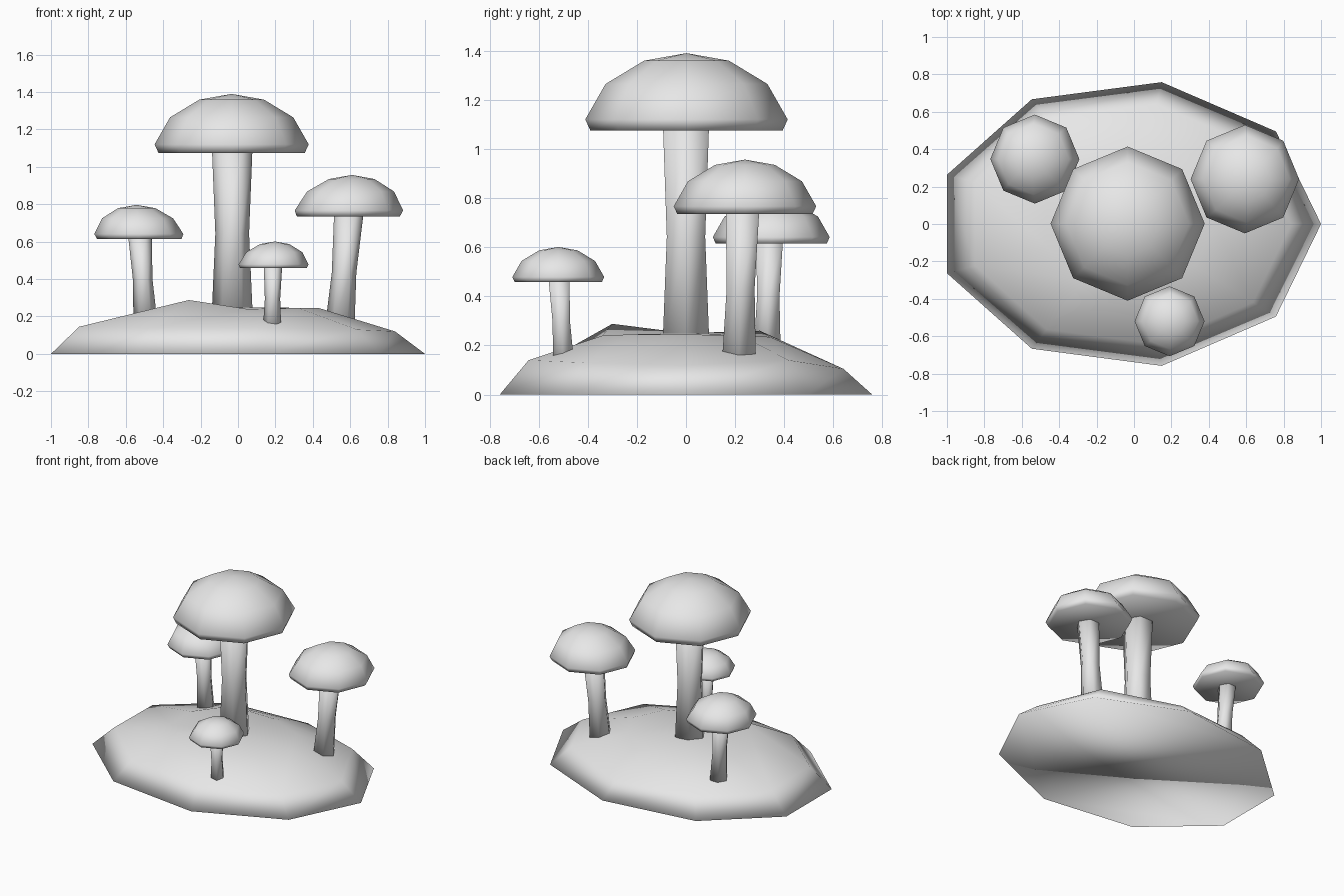
import bpy, bmesh, math

if "Cube" in bpy.data.objects:
    bpy.data.objects.remove(bpy.data.objects["Cube"])

grey = bpy.data.materials.new("plain_grey")
grey.diffuse_color = (0.8, 0.8, 0.8, 1)
grey.use_nodes = True
grey.node_tree.nodes["Principled BSDF"].inputs["Base Color"].default_value = grey.diffuse_color


def loft(name, rings, apex=None):
    """Skin a stack of vertex rings, close the bottom, end in an apex or a flat top."""
    bm = bmesh.new()
    loops = [[bm.verts.new(p) for p in ring] for ring in rings]
    n = len(loops[0])
    for a, b in zip(loops, loops[1:]):
        for i in range(n):
            j = (i + 1) % n
            bm.faces.new((a[i], a[j], b[j], b[i]))
    bm.faces.new(loops[0][::-1])
    top = loops[-1]
    if apex:
        tip = bm.verts.new(apex)
        for i in range(n):
            bm.faces.new((top[i], top[(i + 1) % n], tip))
    else:
        bm.faces.new(top)
    bmesh.ops.recalc_face_normals(bm, faces=bm.faces)
    for f in bm.faces:
        f.smooth = True
    mesh = bpy.data.meshes.new(name)
    bm.to_mesh(mesh)
    bm.free()
    mesh.materials.append(grey)
    ob = bpy.data.objects.new(name, mesh)
    bpy.context.collection.objects.link(ob)
    return ob


def ring(cx, cy, rx, ry, heights):
    n = len(heights)
    return [(cx + rx * math.cos(math.tau * i / n),
             cy + ry * math.sin(math.tau * i / n), z) for i, z in enumerate(heights)]


# Uneven nine-sided mound of earth
CX, RX, RY = -0.031, 1.031, 0.77
levels = [
    (1.0, [0] * 9),
    (0.845, [.12, .14, .105, .13, .14, .145, .14, .14, .13]),
    (0.45, [.245, .24, .235, .26, .235, .23, .288, .24, .245]),
]
loft("mound", [ring(CX, 0, RX * s, RY * s, h) for s, h in levels], (CX, 0, 0.25))

# Cap profile: radius and height, relative to the cap radius
CAP = [(0.95, 0.0), (1.0, 0.11), (0.80, 0.46), (0.42, 0.69)]
CAP_TOP = 0.765


def mushroom(name, base, base_z, top, cap_z, cap_c, cap_r, stem_r, lean):
    # Six-sided stem, slimmer in the middle, leaning from base to top
    rings = []
    for t, s in ((0, 1.0), (0.5, 0.82), (1, 0.98)):
        x = base[0] + (top[0] - base[0]) * t
        y = base[1] + (top[1] - base[1]) * t
        z = base_z + (cap_z + 0.01 - base_z) * t
        rings.append(ring(x, y, stem_r * s, stem_r * s, [z] * 6))
    loft(name + "_stem", rings)
    # Eight-sided domed cap with a flat underside
    rings = [ring(cap_c[0] + lean * h / CAP_TOP, cap_c[1], r * cap_r, r * cap_r,
                  [cap_z + h * cap_r] * 8) for r, h in CAP]
    loft(name + "_cap", rings, (cap_c[0] + lean, cap_c[1], cap_z + CAP_TOP * cap_r))


mushroom("large_mushroom", (-.031, 0), .20, (-.031, 0), 1.075, (-.034, .002), .412, .110, 0)
mushroom("right_mushroom", (.542, .215), .12, (.592, .23), .735, (.59, .24), .29, .080, .02)
mushroom("left_mushroom", (-.495, .33), .17, (-.524, .34), .615, (-.528, .347), .238, .064, -.015)
mushroom("small_mushroom", (.182, -.498), .12, (.187, -.517), .458, (.189, -.52), .187, .050, .008)
